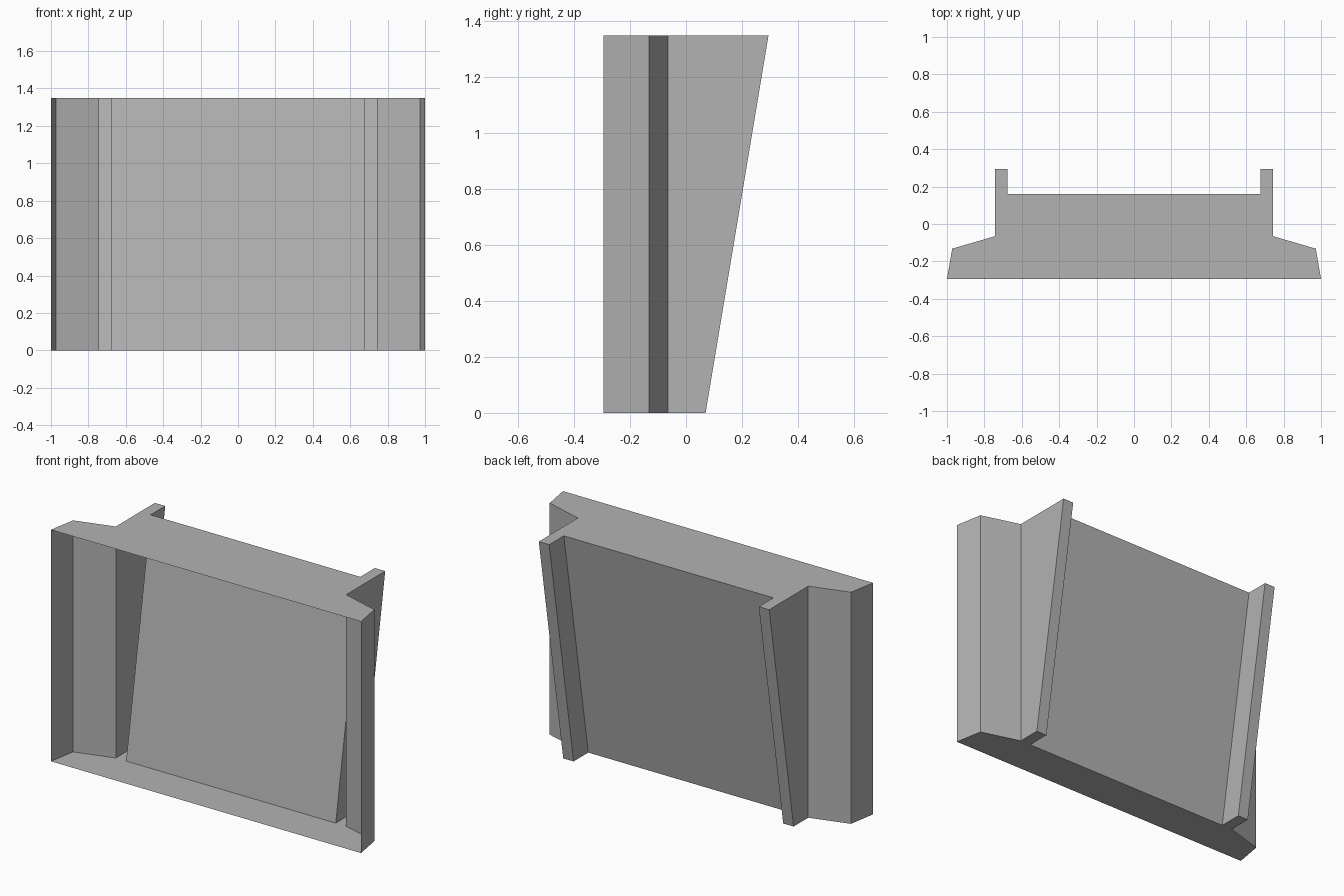
import bpy, bmesh

HEIGHT = 1.35
LEAN = 0.225  # how far the rear moves forward at the base

cube = bpy.data.objects.get("Cube")
if cube:
    bpy.data.objects.remove(cube, do_unlink=True)

# Single grey finish
grey = bpy.data.materials.new("plain_grey")
colour = (0.45, 0.45, 0.45, 1)
grey.diffuse_color = colour
grey.use_nodes = True
grey.node_tree.nodes["Principled BSDF"].inputs["Base Color"].default_value = colour

# Half plan at the top, from front edge to recessed rear panel: x, y, leans
half_plan = [(1.0, -0.295, False), (0.972, -0.132, False), (0.743, -0.065, False),
             (0.743, 0.295, True), (0.676, 0.295, True), (0.676, 0.16, True)]
plan = half_plan + [(-x, y, lean) for x, y, lean in reversed(half_plan)]

# Thin open-fronted shell: walls, ribs and leaning rear panel
bm = bmesh.new()
base = [bm.verts.new((x, y - LEAN * lean, 0)) for x, y, lean in plan]
top = [bm.verts.new((x, y, HEIGHT)) for x, y, lean in plan]
for i in range(len(plan) - 1):
    bm.faces.new((base[i], base[i + 1], top[i + 1], top[i]))

# Floor and roof caps; the front stays open
bm.faces.new(base[::-1])
bm.faces.new(top)

mesh = bpy.data.meshes.new("open_panel_housing")
bm.to_mesh(mesh)
bm.free()
mesh.materials.append(grey)
housing = bpy.data.objects.new("open_panel_housing", mesh)
bpy.context.collection.objects.link(housing)
